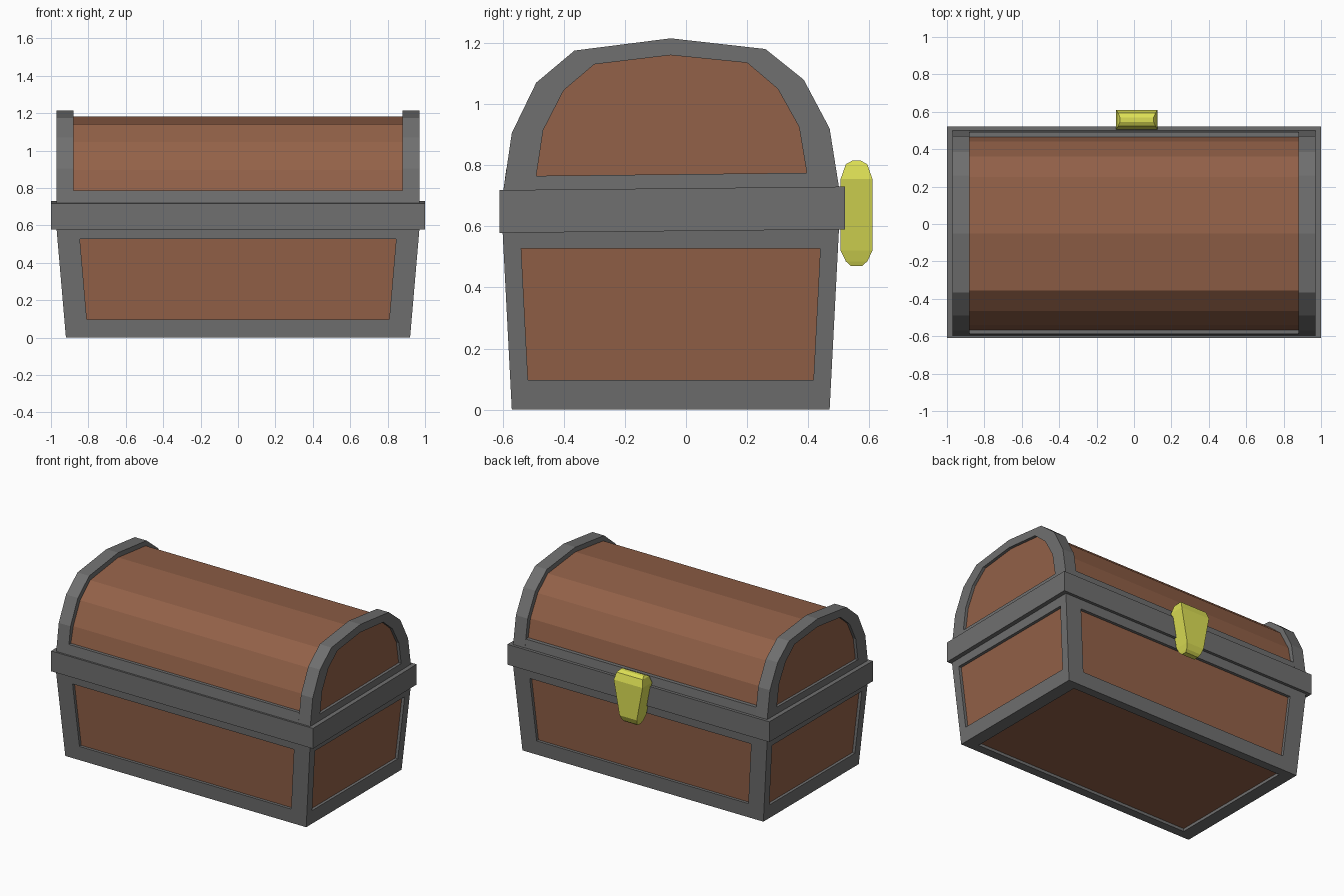
import bpy, bmesh
from mathutils import Vector

if "Cube" in bpy.data.objects:
    bpy.data.objects.remove(bpy.data.objects["Cube"])

YC = -0.05  # middle of the chest body in depth


def material(name, rgb):
    m = bpy.data.materials.new(name)
    m.diffuse_color = (*rgb, 1)
    m.use_nodes = True
    m.node_tree.nodes["Principled BSDF"].inputs["Base Color"].default_value = m.diffuse_color
    return m


IRON = material("iron", (0.16, 0.16, 0.16))
WOOD = material("wood", (0.29, 0.12, 0.065))
BRASS = material("brass", (0.72, 0.74, 0.09))


def loft(bm, loops, start=None, end=None):
    """Bridge point loops in order; start / end give the cap material index."""
    rings = [[bm.verts.new(p) for p in loop] for loop in loops]
    for a, b in zip(rings, rings[1:]):
        for i in range(len(a)):
            j = (i + 1) % len(a)
            bm.faces.new((a[i], a[j], b[j], b[i]))
    for ring, mat in ((rings[0], start), (rings[-1], end)):
        if mat is not None:
            bm.faces.new(ring).material_index = mat


def finish(name, bm, mats, mirror=False):
    bmesh.ops.remove_doubles(bm, verts=bm.verts, dist=1e-5)
    bmesh.ops.recalc_face_normals(bm, faces=bm.faces)
    me = bpy.data.meshes.new(name)
    bm.to_mesh(me)
    bm.free()
    for m in mats:
        me.materials.append(m)
    ob = bpy.data.objects.new(name, me)
    bpy.context.collection.objects.link(ob)
    if mirror:
        ob.modifiers.new("mirror", "MIRROR")
    return ob


def rect(hx, y0, y1, z, tilt=0.0):
    return [Vector((x, y, z + tilt * (y - YC)))
            for x, y in ((-hx, y0), (hx, y0), (hx, y1), (-hx, y1))]


def half_size(z):
    return 0.92 + 0.05 * z / 0.58, 0.52 + 0.03 * z / 0.58


# Tapered body: iron frame with sunken wooden panels on four sides and below
def side_quad(axis, sign, z0, z1, margin):
    pts = []
    for u, z in ((-1, z0), (1, z0), (1, z1), (-1, z1)):
        hx, hy = half_size(z)
        if axis == "y":
            pts.append(Vector((u * (hx - margin), YC + sign * hy, z)))
        else:
            pts.append(Vector((sign * hx, YC + u * (hy - margin), z)))
    return pts


bm = bmesh.new()
for axis, margin in (("x", 0.058), ("y", 0.12)):
    for sign in (-1, 1):
        outer = side_quad(axis, sign, 0, 0.6, 0)
        inner = side_quad(axis, sign, 0.097, 0.527, margin)
        sunk = Vector((-sign * 0.02, 0, 0)) if axis == "x" else Vector((0, -sign * 0.02, 0))
        loft(bm, [outer, inner, [p + sunk for p in inner]], end=1)
hx, hy = half_size(0)
floor = rect(hx - 0.09, YC - hy + 0.06, YC + hy - 0.06, 0)
loft(bm, [rect(hx, YC - hy, YC + hy, 0), floor,
          [p + Vector((0, 0, 0.02)) for p in floor]], end=1)
hx, hy = half_size(0.6)
bm.faces.new([bm.verts.new(p) for p in rect(hx, YC - hy, YC + hy, 0.6)])
finish("chest_body", bm, (IRON, WOOD))

# Iron band around the seam
bm = bmesh.new()
loft(bm, [rect(1.0, -0.61, 0.52, 0.584, 0.01), rect(1.0, -0.61, 0.52, 0.724, 0.01)], 0, 0)
finish("seam_band", bm, (IRON,))

# Arched lid ends with sunken wooden panels
ARCH = [(-0.60, 0.70), (-0.57, 0.905), (-0.49, 1.07), (-0.365, 1.175), (-0.05, 1.215),
        (0.26, 1.18), (0.385, 1.08), (0.47, 0.92), (0.505, 0.70)]
PANEL = [(-0.49, 0.765), (-0.467, 0.915), (-0.40, 1.045), (-0.30, 1.13), (-0.05, 1.16),
         (0.20, 1.135), (0.30, 1.05), (0.37, 0.925), (0.395, 0.775)]
PLANKS = [(-0.568, 0.78), (-0.54, 0.895), (-0.465, 1.045), (-0.355, 1.142), (-0.05, 1.182),
          (0.25, 1.148), (0.36, 1.055), (0.44, 0.91), (0.466, 0.78)]


def at_x(x, profile):
    return [Vector((x, y, z)) for y, z in profile]


bm = bmesh.new()
loft(bm, [at_x(0.88, ARCH), at_x(0.97, ARCH), at_x(0.97, PANEL), at_x(0.95, PANEL)], 0, 1)
finish("lid_end", bm, (IRON, WOOD), mirror=True)

# Iron rim along the lid's long edges
bm = bmesh.new()
loft(bm, [rect(0.88, -0.60, 0.503, 0.70), rect(0.88, -0.588, 0.491, 0.787)], 0, 0)
finish("lid_rim", bm, (IRON,))

# Faceted wooden barrel of the lid
bm = bmesh.new()
loft(bm, [at_x(-0.88, PLANKS), at_x(0.88, PLANKS)], 0, 0)
finish("lid_planks", bm, (WOOD,))

# Brass latch: chamfered wedge, wide at the top
LATCH = [(0.47, 0.05, 0.018), (0.485, 0.056, 0.035), (0.52, 0.066, 0.052),
         (0.755, 0.11, 0.052), (0.803, 0.10, 0.035), (0.816, 0.09, 0.012)]
bm = bmesh.new()
loft(bm, [[Vector((0.015 + sx * w, 0.558 + sy * d, z))
           for sx, sy in ((-1, -1), (1, -1), (1, 1), (-1, 1))] for z, w, d in LATCH], 0, 0)
finish("latch", bm, (BRASS,))
